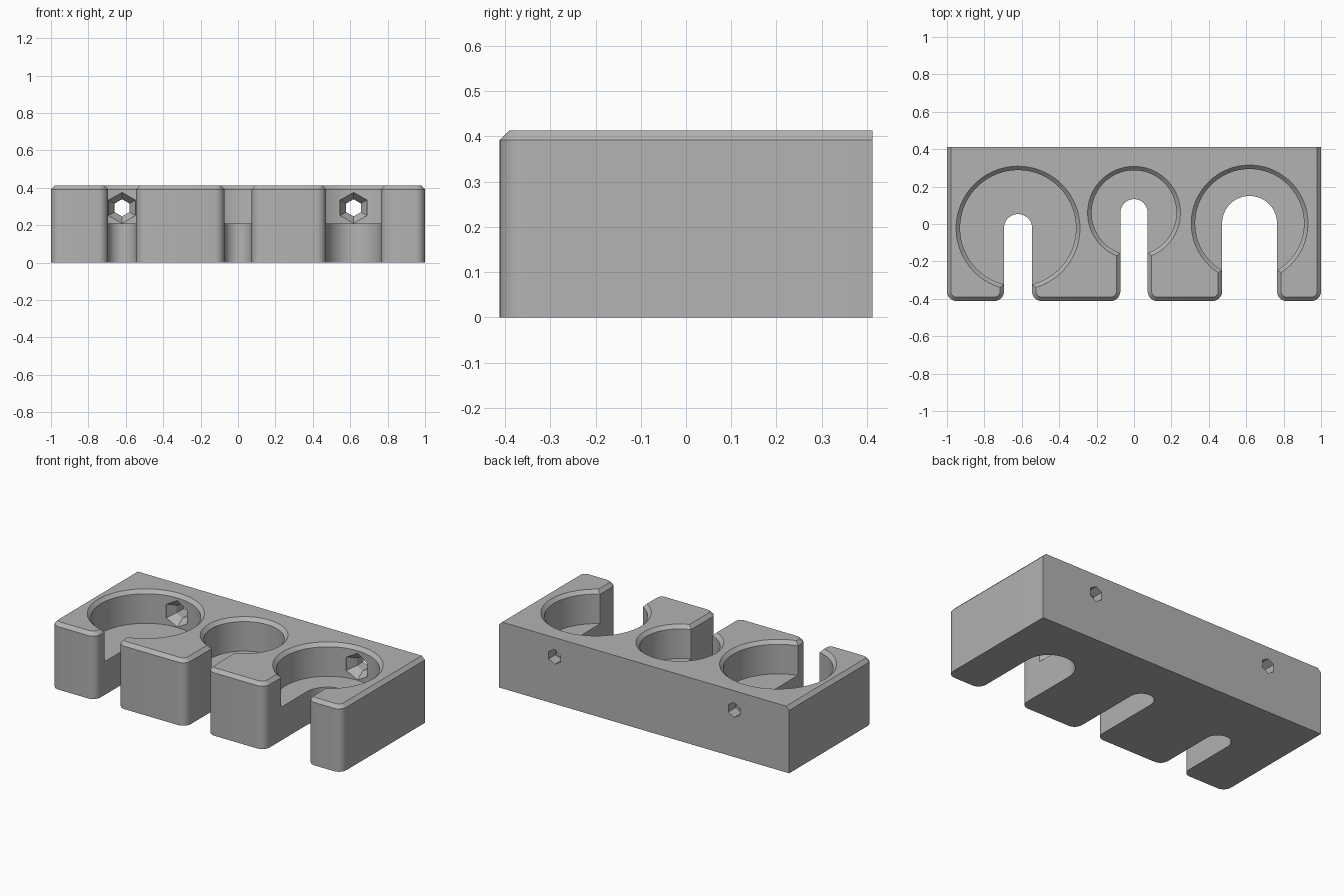
import bpy
import bmesh
from math import cos, sin, pi

if "Cube" in bpy.data.objects:
    bpy.data.objects.remove(bpy.data.objects["Cube"])

HALF_X, HALF_Y, TOP, FLOOR = 1.0, 0.412, 0.413, 0.208
CHAMFER, FILLET = 0.021, 0.052

# Each holder: x, pocket centre y, pocket radius, slot half width, has screw hole
HOLDERS = [
    (-0.62, -0.022, 0.31, 0.075, True),
    (0.0, 0.06, 0.227, 0.073, False),
    (0.618, 0.003, 0.291, 0.147, True),
]

grey = bpy.data.materials.new("plain_grey")
grey.use_nodes = True
grey.diffuse_color = (0.45, 0.45, 0.45, 1)
grey.node_tree.nodes["Principled BSDF"].inputs["Base Color"].default_value = (0.45, 0.45, 0.45, 1)


def arc(cx, cy, r, start, end, steps):
    """Points along an arc, angles in half turns."""
    angles = [pi * (start + (end - start) * i / steps) for i in range(steps + 1)]
    return [(cx + r * cos(a), cy + r * sin(a)) for a in angles]


def loft(name, rings):
    """Closed solid skinned through equal rings of points."""
    bm = bmesh.new()
    loops = [[bm.verts.new(p) for p in ring] for ring in rings]
    n = len(loops[0])
    for a, b in zip(loops, loops[1:]):
        for i in range(n):
            j = (i + 1) % n
            bm.faces.new((a[i], a[j], b[j], b[i]))
    bm.faces.new(loops[0])
    bm.faces.new(loops[-1])
    bmesh.ops.recalc_face_normals(bm, faces=bm.faces[:])
    mesh = bpy.data.meshes.new(name)
    bm.to_mesh(mesh)
    bm.free()
    mesh.materials.append(grey)
    obj = bpy.data.objects.new(name, mesh)
    bpy.context.collection.objects.link(obj)
    return obj


def outline(inset):
    """Plan of the block with three slots, shrunk everywhere but the back."""
    side, front, r = HALF_X - inset, -HALF_Y + inset, FILLET - inset
    c = front + r
    pts = [(-side, HALF_Y)] + arc(-side + r, c, r, 1, 1.5, 8)
    for x, y, _, half, _ in HOLDERS:
        w = half + inset
        pts += arc(x - w - r, c, r, -0.5, 0, 8)
        pts += arc(x, y, w, 1, 0, 32)
        pts += arc(x + w + r, c, r, 1, 1.5, 8)
    return pts + arc(side - r, c, r, -0.5, 0, 8) + [(side, HALF_Y)]


def flat_ring(pts, z):
    return [(x, y, z) for x, y in pts]


def hex_ring(x, y, r):
    return [(x + r * sin(pi * i / 3), y, 0.293 + r * cos(pi * i / 3)) for i in range(6)]


# Slotted block with chamfered top rim
block = loft("holder_block", [
    flat_ring(outline(0), 0),
    flat_ring(outline(0), TOP - CHAMFER),
    flat_ring(outline(CHAMFER), TOP),
])

# Round pockets with chamfered mouths, and countersunk hexagonal screw holes
cutters = []
for x, y, r, half, screw in HOLDERS:
    profile = [(r, FLOOR), (r, TOP - CHAMFER), (r + 2 * CHAMFER, TOP + CHAMFER)]
    cutters.append(loft("pocket_cutter", [
        flat_ring(arc(x, y, radius, 0, 2, 96)[:-1], z) for radius, z in profile]))
    if screw:
        wall = y + r
        steps = [(wall - 0.08, 0.083), (wall, 0.083), (wall + 0.05, 0.046), (HALF_Y + 0.1, 0.046)]
        cutters.append(loft("screw_cutter", [hex_ring(x, hy, hr) for hy, hr in steps]))

bpy.ops.object.select_all(action="DESELECT")
bpy.context.view_layer.objects.active = block
block.select_set(True)
for cutter in cutters:
    cutter.hide_render = True
    cut = block.modifiers.new("cut", "BOOLEAN")
    cut.operation, cut.solver, cut.object = "DIFFERENCE", "EXACT", cutter
    bpy.ops.object.modifier_apply(modifier=cut.name)
    bpy.data.objects.remove(cutter)

bpy.ops.object.shade_smooth_by_angle(angle=pi / 6)
